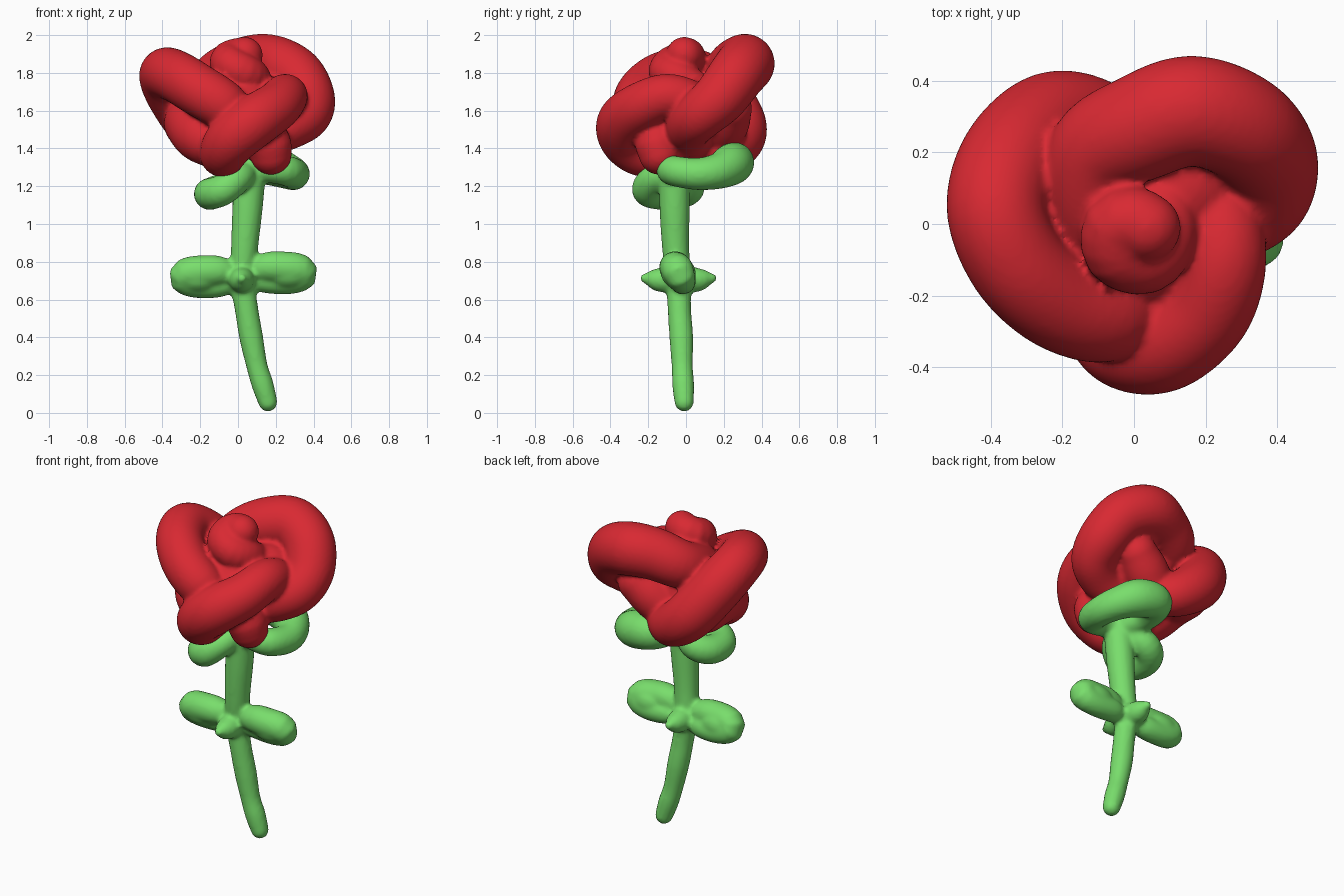
import bpy, bmesh, math
from mathutils import Vector

def material(name, rgb):
    m = bpy.data.materials.new(name)
    m.diffuse_color = (*rgb, 1)
    return m

RED = material("red", (0.69, 0.022, 0.032))
GREEN = material("green", (0.19, 0.73, 0.15))

def smooth_path(pts, step):
    """Catmull-Rom through points (x, y, z, radius), resampled finely."""
    p = [Vector(q) for q in pts]
    p = [2 * p[0] - p[1]] + p + [2 * p[-1] - p[-2]]
    out = []
    for i in range(1, len(p) - 2):
        a, b, c, d = p[i - 1:i + 3]
        n = max(2, int((c - b).length / step))
        for k in range(n):
            t = k / n
            out.append(0.5 * (2 * b + (c - a) * t + (2 * a - 5 * b + 4 * c - d) * t * t
                              + (3 * b - a - 3 * c + d) * t ** 3))
    out.append(p[-2])
    return out

def tube(name, pts, mat, step=0.02, sides=28):
    """Balloon tube with hemispherical ends."""
    path = smooth_path(pts, step)
    pos = [q.to_3d() for q in path]
    rad = [q.w for q in path]
    d0, d1 = (pos[0] - pos[1]).normalized(), (pos[-1] - pos[-2]).normalized()
    caps = [math.radians(a) for a in (15, 30, 45, 60, 75, 88)]
    r0, r1 = rad[0], rad[-1]
    pos = ([pos[0] + d0 * r0 * math.sin(a) for a in reversed(caps)] + pos
           + [pos[-1] + d1 * r1 * math.sin(a) for a in caps])
    rad = [r0 * math.cos(a) for a in reversed(caps)] + rad + [r1 * math.cos(a) for a in caps]
    bm = bmesh.new()
    rings, u = [], None
    for i, c in enumerate(pos):
        t = (pos[min(i + 1, len(pos) - 1)] - pos[max(i - 1, 0)]).normalized()
        u = t.orthogonal() if u is None else u - t * u.dot(t)
        u.normalize()
        v = t.cross(u)
        rings.append([bm.verts.new(c + rad[i] * (u * math.cos(2 * math.pi * k / sides)
                                                 + v * math.sin(2 * math.pi * k / sides)))
                      for k in range(sides)])
    for a, b in zip(rings, rings[1:]):
        for k in range(sides):
            bm.faces.new((a[k], a[(k + 1) % sides], b[(k + 1) % sides], b[k]))
    bm.faces.new(rings[0][::-1])
    bm.faces.new(rings[-1])
    me = bpy.data.meshes.new(name)
    bm.to_mesh(me)
    bm.free()
    me.materials.append(mat)
    ob = bpy.data.objects.new(name, me)
    bpy.context.collection.objects.link(ob)

def ball(name, loc, scale, mat):
    bpy.ops.mesh.primitive_uv_sphere_add(segments=32, ring_count=20, radius=1, location=loc)
    ob = bpy.context.object
    ob.name = name
    ob.scale = scale
    ob.data.materials.append(mat)

def fuse(name, mat):
    """Join all parts of one colour and melt them into one soft skin."""
    parts = [o for o in bpy.data.objects if o.data.materials[0] == mat]
    bpy.ops.object.select_all(action='DESELECT')
    for o in parts:
        o.select_set(True)
    bpy.context.view_layer.objects.active = parts[0]
    bpy.ops.object.join()
    ob = bpy.context.object
    ob.name = name
    bpy.ops.object.transform_apply(location=True, rotation=True, scale=True)
    m = ob.modifiers.new("skin", 'REMESH')
    m.mode, m.voxel_size, m.use_smooth_shade = 'VOXEL', 0.013, True
    s = ob.modifiers.new("soften", 'SMOOTH')
    s.factor, s.iterations = 0.5, 4

# Stem
tube("stem", [(0.158, -0.01, 0.058, 0.051), (0.13, -0.015, 0.15, 0.058), (0.10, -0.02, 0.25, 0.056),
              (0.07, -0.025, 0.40, 0.063), (0.045, -0.035, 0.55, 0.062), (0.025, -0.04, 0.70, 0.067),
              (0.035, -0.055, 0.88, 0.072), (0.05, -0.06, 1.08, 0.08), (0.065, -0.06, 1.30, 0.085)], GREEN)

# Two leaves: pinched balloon loops
for side, name, zc in ((-1, "left_leaf", 0.725), (1, "right_leaf", 0.745)):
    x = lambda d: 0.028 + side * d
    tube(name, [(x(0.03), -0.04, 0.73, 0.045), (x(0.12), -0.055, zc + 0.025, 0.078),
                (x(0.22), -0.057, zc + 0.024, 0.085), (x(0.298), -0.045, zc + 0.012, 0.085),
                (x(0.313), -0.03, zc - 0.02, 0.078), (x(0.24), -0.018, zc - 0.047, 0.07),
                (x(0.12), -0.02, zc - 0.045, 0.066), (x(0.03), -0.04, 0.70, 0.045)], GREEN)
    ball(name + "_fill", (x(0.24), -0.04, zc - 0.005), (0.13, 0.092, 0.085), GREEN)

# Knotted nubs in front of and behind the stem
for s, name in ((-1, "front_nub"), (1, "back_nub")):
    tube(name, [(0.02, -0.04 + s * 0.05, 0.705, 0.07), (0.02, -0.04 + s * 0.11, 0.705, 0.062),
                (0.02, -0.04 + s * 0.15, 0.71, 0.045), (0.02, -0.04 + s * 0.177, 0.712, 0.026)], GREEN)

# Sepals under the bloom
tube("right_sepal", [(0.08, -0.06, 1.28, 0.06), (0.18, -0.08, 1.29, 0.075), (0.26, -0.06, 1.28, 0.08),
                     (0.295, 0.06, 1.265, 0.085), (0.26, 0.17, 1.28, 0.095), (0.17, 0.24, 1.315, 0.11),
                     (0.05, 0.245, 1.33, 0.10), (0.01, 0.12, 1.31, 0.08), (0.06, -0.02, 1.28, 0.06)], GREEN)
tube("left_sepal", [(0.05, -0.08, 1.28, 0.06), (0.0, -0.17, 1.24, 0.075), (-0.08, -0.205, 1.18, 0.082),
                    (-0.145, -0.14, 1.16, 0.084), (-0.135, -0.03, 1.165, 0.084), (-0.06, 0.02, 1.20, 0.08),
                    (0.04, -0.03, 1.28, 0.06)], GREEN)

# Three big interlocked petal loops
tube("left_petal", [(0.02, 0.18, 1.40, 0.11), (-0.10, 0.27, 1.43, 0.13), (-0.23, 0.28, 1.53, 0.145),
                    (-0.34, 0.18, 1.69, 0.147), (-0.383, 0.04, 1.79, 0.14), (-0.325, -0.11, 1.78, 0.138),
                    (-0.21, -0.215, 1.71, 0.138), (-0.08, -0.255, 1.63, 0.132), (-0.01, -0.21, 1.56, 0.11)], RED)
tube("back_petal", [(-0.10, -0.08, 1.66, 0.10), (-0.12, 0.06, 1.72, 0.13), (-0.10, 0.20, 1.78, 0.14),
                    (0.02, 0.27, 1.835, 0.15), (0.16, 0.315, 1.85, 0.155), (0.30, 0.27, 1.79, 0.15),
                    (0.37, 0.18, 1.67, 0.143), (0.36, 0.08, 1.58, 0.132), (0.27, 0.02, 1.52, 0.125),
                    (0.14, 0.0, 1.46, 0.11)], RED)
tube("front_petal", [(0.14, 0.12, 1.55, 0.10), (0.23, 0.04, 1.64, 0.11), (0.25, -0.10, 1.675, 0.12),
                     (0.20, -0.24, 1.62, 0.13), (0.08, -0.33, 1.54, 0.14), (-0.03, -0.32, 1.45, 0.137),
                     (-0.08, -0.23, 1.375, 0.125), (-0.06, -0.08, 1.37, 0.11)], RED)

# Lower petal bulges and the full heart of the bloom
tube("lower_front_bulge", [(0.09, -0.12, 1.50, 0.12), (0.16, -0.15, 1.43, 0.12),
                           (0.175, -0.14, 1.37, 0.11)], RED)
tube("lower_left_bulge", [(-0.24, 0.16, 1.52, 0.14), (-0.25, 0.02, 1.53, 0.14),
                          (-0.19, -0.10, 1.46, 0.14), (-0.06, -0.14, 1.38, 0.11)], RED)
tube("lower_back_bulge", [(0.02, 0.18, 1.48, 0.13), (0.10, 0.21, 1.55, 0.13),
                          (0.17, 0.235, 1.61, 0.115)], RED)
ball("bloom_core", (0.0, -0.01, 1.56), (0.26, 0.25, 0.24), RED)
ball("inner_fill", (0.13, 0.11, 1.63), (0.17, 0.17, 0.16), RED)

# Coiled bud in the centre
tube("centre_bud", [(0.08, 0.04, 1.72, 0.095), (0.075, -0.04, 1.77, 0.10), (0.03, -0.095, 1.80, 0.102),
                    (-0.04, -0.075, 1.84, 0.102), (-0.045, -0.01, 1.87, 0.10), (0.0, 0.005, 1.885, 0.10),
                    (0.035, -0.01, 1.895, 0.096)], RED)

fuse("bloom", RED)
fuse("stem_leaves_and_sepals", GREEN)
